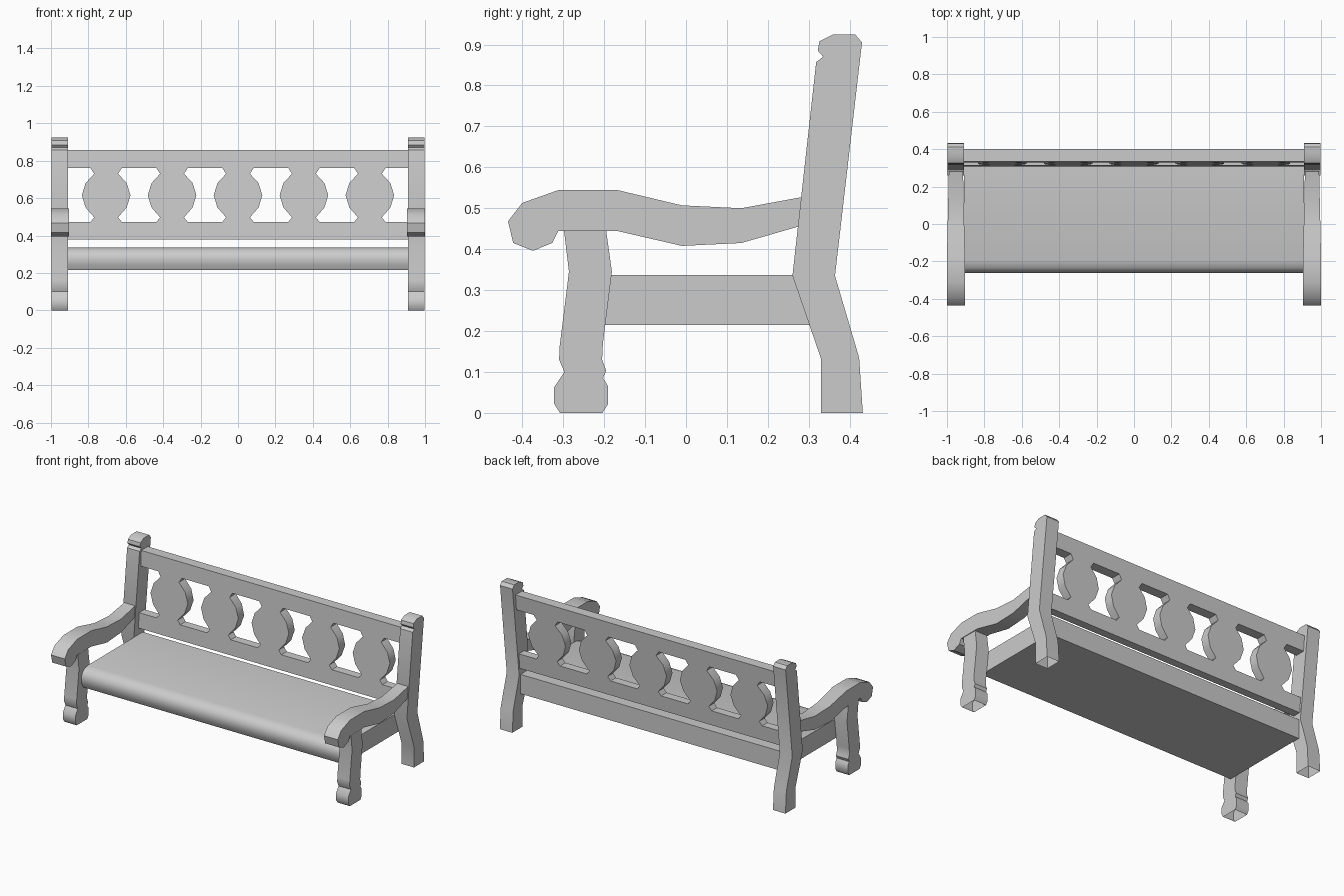
import bpy, bmesh, math

if "Cube" in bpy.data.objects:
    bpy.data.objects.remove(bpy.data.objects["Cube"])


def prism(name, pts, to3d, a, b, mirror=False, open_bottom=False):
    """Extrude a 2D profile between a and b; to3d maps (u, v, w) to a position."""
    bm = bmesh.new()
    ends = [[bm.verts.new(to3d(u, v, w)) for u, v in pts] for w in (a, b)]
    n = len(pts)
    bm.faces.new(ends[0])
    bm.faces.new(ends[1])
    for i in range(n):
        j = (i + 1) % n
        bm.faces.new((ends[0][i], ends[0][j], ends[1][j], ends[1][i]))
    bmesh.ops.recalc_face_normals(bm, faces=bm.faces)
    if open_bottom:
        floor = [f for f in bm.faces if all(v.co.z < 0.001 for v in f.verts)]
        bmesh.ops.delete(bm, geom=floor, context='FACES_ONLY')
    mesh = bpy.data.meshes.new(name)
    bm.to_mesh(mesh)
    bm.free()
    ob = bpy.data.objects.new(name, mesh)
    bpy.context.collection.objects.link(ob)
    if mirror:
        mod = ob.modifiers.new("Mirror", 'MIRROR')
        mod.use_axis = (True, False, False)
        mod.use_mirror_merge = False
    bpy.ops.object.select_all(action='DESELECT')
    ob.select_set(True)
    bpy.context.view_layer.objects.active = ob
    bpy.ops.object.shade_smooth_by_angle(angle=math.radians(40))
    return ob


def side(y, z, x):
    return (x, y, z)


def tapered_arm(y, z, s):
    # arm narrows toward the back post
    t = min(max((y + 0.17) / 0.45, 0), 1)
    return (0.952 + s * (0.048 - 0.010 * t), y, z)


def leaning(x, z, w):
    # backrest plane: w = 0 is the front face, w = 1 the back face
    t = (z - 0.378) / (0.857 - 0.378)
    front, back = 0.307 + 0.028 * t, 0.358 + 0.042 * t
    return (x, front + (back - front) * w, z)


# Back posts with a scrolled head and splayed foot
prism("back_post", [
    (0.33, 0), (0.432, 0), (0.423, 0.135), (0.364, 0.335), (0.43, 0.905),
    (0.413, 0.925), (0.36, 0.925), (0.326, 0.908), (0.322, 0.885),
    (0.335, 0.87), (0.318, 0.857), (0.26, 0.335), (0.33, 0.132)],
    side, 0.909, 0.996, mirror=True, open_bottom=True)

# Front legs with a turned-looking foot
prism("front_leg", [
    (-0.308, 0), (-0.204, 0), (-0.19, 0.022), (-0.19, 0.065), (-0.203, 0.085),
    (-0.195, 0.103), (-0.205, 0.13), (-0.203, 0.17), (-0.181, 0.345),
    (-0.195, 0.445), (-0.298, 0.445), (-0.286, 0.345), (-0.309, 0.16),
    (-0.31, 0.13), (-0.297, 0.1), (-0.322, 0.063), (-0.322, 0.022)],
    side, 0.909, 0.996, mirror=True, open_bottom=True)

# Curved armrests
prism("armrest", [
    (-0.435, 0.468), (-0.4, 0.513), (-0.31, 0.545), (-0.17, 0.545),
    (-0.01, 0.507), (0.135, 0.5), (0.282, 0.527), (0.274, 0.455),
    (0.135, 0.415), (-0.01, 0.408), (-0.17, 0.445), (-0.312, 0.445),
    (-0.327, 0.415), (-0.374, 0.396), (-0.422, 0.415)],
    tapered_arm, -1, 1, mirror=True)

# Seat slab with a rounded front
prism("seat", [
    (0.35, 0.215), (0.35, 0.337), (-0.195, 0.337), (-0.235, 0.326),
    (-0.256, 0.304), (-0.263, 0.275), (-0.258, 0.244), (-0.243, 0.215)],
    side, -0.909, 0.909)

# Backrest rails
for name, z0, z1 in (("lower_back_rail", 0.378, 0.473), ("upper_back_rail", 0.76, 0.857)):
    prism(name, [(-0.909, z0), (0.909, z0), (0.909, z1), (-0.909, z1)], leaning, 0, 1)

# Five vase-shaped back splats
half = [(0.083, 0.473), (0.064, 0.497), (0.11, 0.55), (0.13, 0.615),
        (0.11, 0.68), (0.064, 0.73), (0.083, 0.76)]
for i in range(-2, 3):
    cx = i * 0.3525
    outline = [(cx + h, z) for h, z in half] + [(cx - h, z) for h, z in reversed(half)]
    prism(f"back_splat_{i + 3}", outline, leaning, 0, 1)
